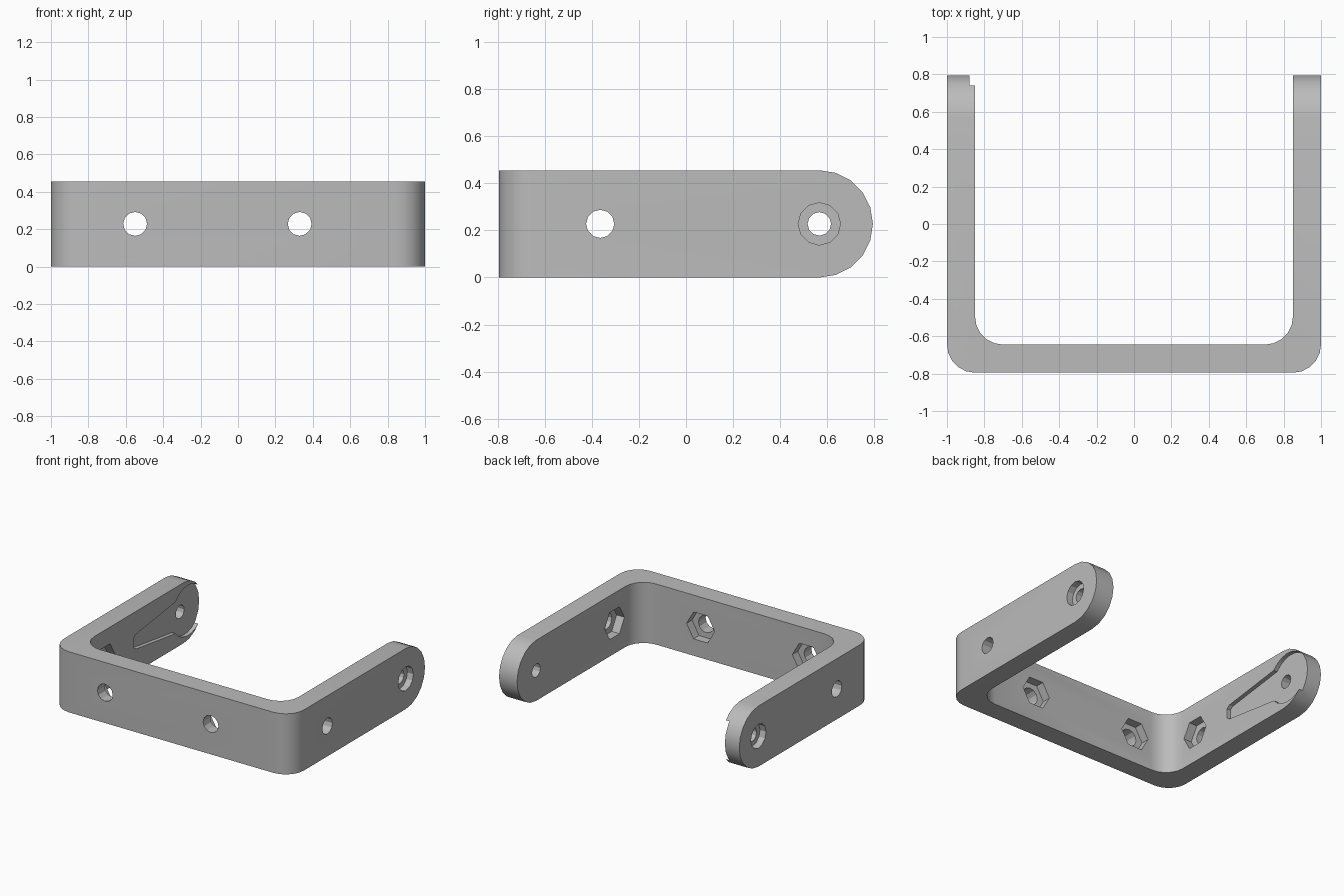
import bpy, bmesh
from math import radians, cos, sin

cube = bpy.data.objects.get("Cube")
if cube:
    bpy.data.objects.remove(cube)

H, MID = 0.456, 0.228          # bracket height and its mid-line
FRONT, WALL = -0.795, 0.15     # front face position, wall thickness
PIVOT, BOLT = 0.567, -0.365    # hole positions along the side arms


def arc(cx, cy, r, a0, a1, steps):
    angles = [radians(a0 + (a1 - a0) * i / steps) for i in range(steps + 1)]
    return [(cx + r * cos(a), cy + r * sin(a)) for a in angles]


def ring(cx, cy, r, sides):
    return arc(cx, cy, r, 0, 360, sides)[:-1]


def prism(name, outline, axis, lo, hi):
    """Extrude a flat outline along one axis."""
    place = {"x": lambda a, b, t: (t, a, b),
             "y": lambda a, b, t: (a, t, b),
             "z": lambda a, b, t: (a, b, t)}[axis]
    bm = bmesh.new()
    caps = [[bm.verts.new(place(a, b, t)) for a, b in outline] for t in (lo, hi)]
    n = len(outline)
    for cap in caps:
        bm.faces.new(cap)
    for i in range(n):
        j = (i + 1) % n
        bm.faces.new((caps[0][i], caps[0][j], caps[1][j], caps[1][i]))
    bmesh.ops.recalc_face_normals(bm, faces=bm.faces)
    mesh = bpy.data.meshes.new(name)
    bm.to_mesh(mesh)
    bm.free()
    obj = bpy.data.objects.new(name, mesh)
    bpy.context.collection.objects.link(obj)
    return obj


def carve(target, cutter, operation="DIFFERENCE"):
    mod = target.modifiers.new("carve", "BOOLEAN")
    mod.operation, mod.solver, mod.object = operation, "EXACT", cutter
    bpy.context.view_layer.objects.active = target
    bpy.ops.object.modifier_apply(modifier=mod.name)
    bpy.data.objects.remove(cutter)


# U-shaped body with rounded bends
inner = 1 - WALL
outline = ([(-1, 1)] + arc(-inner, FRONT + WALL, WALL, 180, 270, 5)
           + arc(inner, FRONT + WALL, WALL, 270, 360, 5) + [(1, 1), (inner, 1)]
           + arc(inner - WALL, FRONT + 2 * WALL, WALL, 0, -90, 5)
           + arc(WALL - inner, FRONT + 2 * WALL, WALL, 270, 180, 5) + [(-inner, 1)])
bracket = prism("u_bracket", outline, "z", -0.1, 0.6)

# Rounded arm ends
side = [(-1, H), (-1, 0)] + arc(PIVOT, MID, MID, -90, 90, 10)
carve(bracket, prism("side_shape", side, "x", -1.2, 1.2), "INTERSECT")

# Bolt holes with hexagonal nut pockets in the front wall
for x in (-0.55, 0.33):
    carve(bracket, prism("bolt_hole", ring(x, MID, 0.064, 12), "y", -0.9, -0.5))
    carve(bracket, prism("nut_pocket", ring(x, MID, 0.117, 6), "y",
                         FRONT + WALL - 0.065, -0.55))

# Bolt holes, nut pockets and counterbored pivots in both arms
for s in (-1, 1):
    carve(bracket, prism("arm_hole", ring(BOLT, MID, 0.06, 12), "x", s * 0.7, s * 1.1))
    carve(bracket, prism("arm_pocket", ring(BOLT, MID, 0.117, 6), "x",
                         s * 0.75, s * (inner + 0.065)))
    carve(bracket, prism("pivot_hole", ring(PIVOT, MID, 0.05, 12), "x", s * 0.7, s * 1.1))
    carve(bracket, prism("counterbore", ring(PIVOT, MID, 0.09, 12), "x", s * 0.95, s * 1.1))

# Shallow keyhole recess inside one arm, breaking out through its tip
keyhole = (arc(0.62, MID, 0.19, -141, 141, 18)
           + [(0, MID + 0.055), (-0.025, MID + 0.035),
              (-0.025, MID - 0.035), (0, MID - 0.055)])
carve(bracket, prism("keyhole_recess", keyhole, "x", -inner - 0.03, -0.75))

# Grey plastic
grey = bpy.data.materials.new("grey_plastic")
grey.use_nodes = True
color = (0.5, 0.5, 0.5, 1)
grey.diffuse_color = color
grey.node_tree.nodes["Principled BSDF"].inputs["Base Color"].default_value = color
bracket.data.materials.clear()
bracket.data.materials.append(grey)

bpy.ops.object.select_all(action="DESELECT")
bracket.select_set(True)
bpy.context.view_layer.objects.active = bracket
bpy.ops.object.shade_smooth_by_angle(angle=radians(25))
